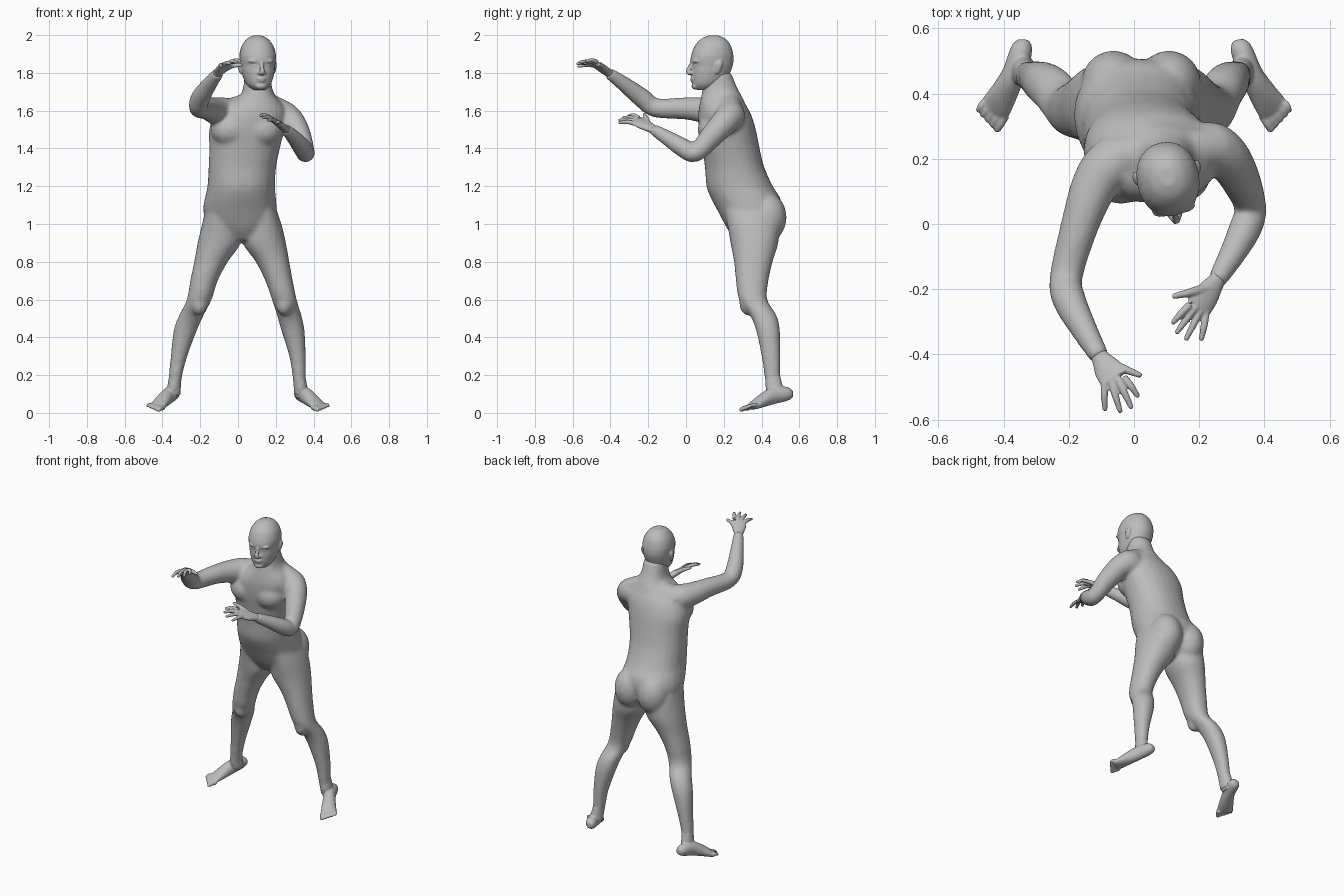
import bpy, bmesh, math
from mathutils import Vector, Matrix

cube = bpy.data.objects.get("Cube")
if cube:
    bpy.data.objects.remove(cube, do_unlink=True)

SEGMENTS = 24
UP = Vector((0, 0, 1))

grey = bpy.data.materials.new("plain grey")
grey.use_nodes = True
grey.diffuse_color = (.5, .5, .5, 1)
for node in grey.node_tree.nodes:
    if node.type == 'BSDF_PRINCIPLED':
        node.inputs["Base Color"].default_value = grey.diffuse_color


def resample(rows, steps=4):
    """Smooth curve through rows of numbers."""
    rows = [Vector(r) for r in rows]
    out = []
    last = len(rows) - 1
    for i in range(last):
        a, b, c, d = rows[max(i - 1, 0)], rows[i], rows[i + 1], rows[min(i + 2, last)]
        for s in range(steps):
            t = s / steps
            out.append(b + (c - a) * (t / 2)
                       + (a * 2 - b * 5 + c * 4 - d) * (t * t / 2)
                       + (b * 3 - a - c * 3 + d) * (t ** 3 / 2))
    return out + [rows[-1]]


def skin(bm, rings):
    """Close a list of point rings into a solid."""
    loops = [[bm.verts.new(p) for p in ring] for ring in rings]
    for low, high in zip(loops, loops[1:]):
        for i in range(SEGMENTS):
            j = (i + 1) % SEGMENTS
            bm.faces.new((low[i], low[j], high[j], high[i]))
    bm.faces.new(loops[0][::-1])
    bm.faces.new(loops[-1])


def ring(centre, side, front, power=.92):
    points = []
    for i in range(SEGMENTS):
        angle = math.tau * i / SEGMENTS
        c, s = math.cos(angle), math.sin(angle)
        points.append(centre + side * math.copysign(abs(c) ** power, c)
                      + front * math.copysign(abs(s) ** power, s))
    return points


def stack(bm, rows):
    """Level sections: height, x centre, half width, front y, back y."""
    rings = []
    for z, x, w, front, back in resample(rows):
        rings.append(ring(Vector((x, (front + back) / 2, z)),
                          Vector((w, 0, 0)), Vector((0, (back - front) / 2, 0))))
    skin(bm, rings)


def tube(bm, rows, across=None):
    """Sections along a path: x, y, z, half width, half thickness."""
    rows = resample(rows)
    rings = []
    for i, r in enumerate(rows):
        ahead = rows[min(i + 1, len(rows) - 1)] - rows[max(i - 1, 0)]
        tangent = Vector(ahead[:3]).normalized()
        side = Vector(across) if across else tangent.cross(UP)
        side = (side - tangent * side.dot(tangent)).normalized()
        rings.append(ring(Vector(r[:3]), side * r[3], tangent.cross(side) * r[4], 1))
    skin(bm, rings)


def ball(bm, centre, size):
    matrix = Matrix.Translation(centre) @ Matrix.Diagonal((*size, 1))
    bmesh.ops.create_uvsphere(bm, u_segments=20, v_segments=12, radius=1, matrix=matrix)


def digit(bm, points, radii):
    """A finger or toe with a rounded tip."""
    tube(bm, [(*p, r, r) for p, r in zip(points, radii)])
    ball(bm, points[-1], (radii[-1],) * 3)


def finish(bm, name, voxel, rounds):
    """Fuse the overlapping solids into one smooth skin."""
    bmesh.ops.recalc_face_normals(bm, faces=bm.faces[:])
    mesh = bpy.data.meshes.new(name)
    bm.to_mesh(mesh)
    bm.free()
    obj = bpy.data.objects.new(name, mesh)
    bpy.context.collection.objects.link(obj)
    fuse = obj.modifiers.new("fuse", 'REMESH')
    fuse.mode = 'VOXEL'
    fuse.voxel_size = voxel
    soften = obj.modifiers.new("soften", 'SMOOTH')
    soften.factor = .5
    soften.iterations = rounds
    bpy.ops.object.select_all(action='DESELECT')
    bpy.context.view_layer.objects.active = obj
    obj.select_set(True)
    for modifier in (fuse, soften):
        bpy.ops.object.modifier_apply(modifier=modifier.name)
    obj.data.materials.clear()
    obj.data.materials.append(grey)
    bpy.ops.object.shade_smooth_by_angle(angle=math.radians(60))
    return obj


# Torso, from groin up into the neck
body = bmesh.new()
stack(body, [(.915, .02, .07, .265, .42), (.97, .02, .15, .222, .47),
             (1.03, .015, .187, .188, .495), (1.08, .01, .195, .162, .508),
             (1.14, .013, .188, .13, .498), (1.2, .017, .179, .108, .46),
             (1.3, .023, .179, .1, .415), (1.4, .035, .187, .085, .39),
             (1.5, .047, .2, .068, .37), (1.58, .07, .19, .064, .345),
             (1.635, .09, .145, .072, .315), (1.675, .103, .098, .08, .297),
             (1.72, .104, .077, .088, .272), (1.8, .104, .069, .1, .24)])

# Shoulder yoke
tube(body, [(-.08, .2, 1.585, .07, .07), (.02, .215, 1.635, .06, .05),
            (.1, .22, 1.66, .06, .045), (.18, .23, 1.635, .06, .05),
            (.25, .235, 1.58, .07, .07)])

# Chest and buttock muscles
for side in (-1, 1):
    ball(body, (.045 + side * .085, .147, 1.5), (.105, .086, .09))
    ball(body, (.022 + side * .085, .43, 1.035), (.1, .103, .13))

# Legs share sections, each side follows its own line
leg = [(1.09, .08, .2, .465), (1, .095, .218, .49), (.9, .114, .235, .489),
       (.8, .089, .254, .459), (.7, .073, .264, .437), (.6, .066, .28, .43),
       (.52, .065, .336, .478), (.44, .062, .37, .497), (.3, .044, .4, .5),
       (.18, .035, .417, .5), (.09, .036, .43, .525)]
right_line = [-.09, -.095, -.1, -.143, -.18, -.205, -.245, -.278, -.312, -.333, -.338]
left_line = [.118, .135, .14, .183, .217, .245, .27, .29, .315, .325, .333]
for line in (right_line, left_line):
    stack(body, [(z, x, w, f, b) for x, (z, w, f, b) in zip(line, leg)])
    ball(body, (line[5], .325, .585), (.046, .044, .07))

# Arms
right_arm = [(0, .22, 1.57, .055), (-.07, .185, 1.59, .078), (-.12, .12, 1.6, .072),
             (-.165, 0, 1.612, .059), (-.208, -.16, 1.615, .051),
             (-.2, -.23, 1.665, .052), (-.155, -.32, 1.735, .042), (-.104, -.41, 1.8, .031)]
left_arm = [(.15, .22, 1.55, .055), (.225, .238, 1.575, .077), (.28, .21, 1.545, .072),
            (.325, .14, 1.47, .062), (.358, .05, 1.376, .049), (.343, -.01, 1.4, .051),
            (.303, -.09, 1.45, .042), (.253, -.175, 1.502, .03)]
for arm in (right_arm, left_arm):
    tube(body, [(x, y, z, r, r) for x, y, z, r in arm], across=(.8, 0, .6))
finish(body, "body", .009, 16)


# Hands: palm, four fingers and thumb
def hand(name, wrist, index, pinky, tips, thumb):
    bm = bmesh.new()
    wrist, index, pinky = Vector(wrist), Vector(index), Vector(pinky)
    middle = (index + pinky) / 2
    width = (index - pinky).length / 2 + .01
    back = wrist + (wrist - middle) * .4
    rows = [(back, .025, .022), (wrist, .028, .021),
            (wrist.lerp(middle, .5), width * .95, .018), (middle, width, .013)]
    tube(bm, [(*p, a, b) for p, a, b in rows], across=index - pinky)
    for i, tip in enumerate(tips):
        knuckle = index.lerp(pinky, i / 3)
        tip = Vector(tip)
        digit(bm, [knuckle.lerp(middle, .1), knuckle.lerp(tip, .5) + UP * .007, tip],
              (.0125, .011, .008))
    digit(bm, [Vector(p) for p in thumb], (.017, .013, .009))
    finish(bm, name, .004, 3)


hand("right_hand", (-.104, -.41, 1.8), (-.028, -.47, 1.858), (-.093, -.485, 1.838),
     [(.01, -.526, 1.862), (-.009, -.561, 1.857), (-.043, -.573, 1.848), (-.089, -.567, 1.834)],
     [(-.08, -.425, 1.815), (-.03, -.445, 1.838), (.016, -.463, 1.84)])
hand("left_hand", (.253, -.175, 1.502), (.168, -.248, 1.562), (.223, -.272, 1.53),
     [(.121, -.301, 1.574), (.133, -.331, 1.563), (.161, -.351, 1.55), (.207, -.352, 1.536)],
     [(.226, -.197, 1.523), (.17, -.211, 1.56), (.125, -.221, 1.58)])

# Feet, turned outward with the heels raised
for name, side, turn in (("right_foot", -1, .08), ("left_foot", 1, 0)):
    foot = bmesh.new()
    rows = [(.322, .566, .1, .016, .016), (.325, .55, .1, .029, .03),
            (.335, .52, .1, .035, .04), (.36, .46, .09, .036, .044),
            (.395, .4, .062, .043, .034), (.425, .355, .037, .049, .02),
            (.433, .342, .032, .045, .014)]
    tube(foot, [(side * (x + turn * (y - .34)), y, z, a, b) for x, y, z, a, b in rows])
    stack(foot, [(.08, side * (.335 + turn / 10), .03, .44, .53),
                 (.13, side * (.333 + turn / 10), .034, .422, .515),
                 (.2, side * (.325 + turn / 10), .031, .421, .498)])
    forward = Vector((side * .5, -.86, -.2))
    outward = Vector((side * .86, .5, .2))
    for i in range(5):
        t = i / 4
        root = Vector((side * .428, .352, .034)) + outward * (t * .08 - .038)
        tip = root + forward * (.048 - .02 * t)
        digit(foot, [root, root.lerp(tip, .5) + UP * .004, tip],
              (.0145 - .004 * t, .014 - .004 * t, .012 - .004 * t))
    finish(foot, name, .005, 6)

# Head, modelled facing forward then turned
head = bmesh.new()
stack(head, [(1.71, 0, .032, -.085, 0), (1.735, 0, .06, -.104, .04),
             (1.77, 0, .077, -.111, .08), (1.81, 0, .087, -.112, .098),
             (1.84, 0, .091, -.11, .108), (1.865, 0, .094, -.117, .112),
             (1.9, 0, .095, -.111, .11), (1.945, 0, .082, -.092, .097),
             (1.98, 0, .055, -.06, .07), (1.998, 0, .022, -.022, .032)])
tube(head, [(0, -.108, 1.86, .009, .009), (0, -.122, 1.83, .01, .011),
            (0, -.132, 1.805, .015, .012), (0, -.117, 1.793, .013, .008)])
ball(head, (0, -.107, 1.77), (.026, .013, .007))
ball(head, (0, -.105, 1.758), (.022, .013, .008))
ball(head, (0, -.093, 1.73), (.03, .019, .018))
for side in (-1, 1):
    ball(head, (side * .034, -.094, 1.862), (.034, .02, .011))
    ball(head, (side * .034, -.092, 1.838), (.018, .014, .008))
    ball(head, (side * .014, -.116, 1.8), (.009, .011, .008))
    tube(head, [(side * .086, .008, 1.797, .008, .01), (side * .093, .014, 1.825, .01, .018),
                (side * .097, .02, 1.85, .009, .02), (side * .094, .018, 1.862, .006, .012)],
         across=(1, 0, 0))
skull = finish(head, "head", .005, 5)
skull.data.transform(Matrix.Translation((.104, .14, 0)) @ Matrix.Rotation(.19, 4, 'Z'))
